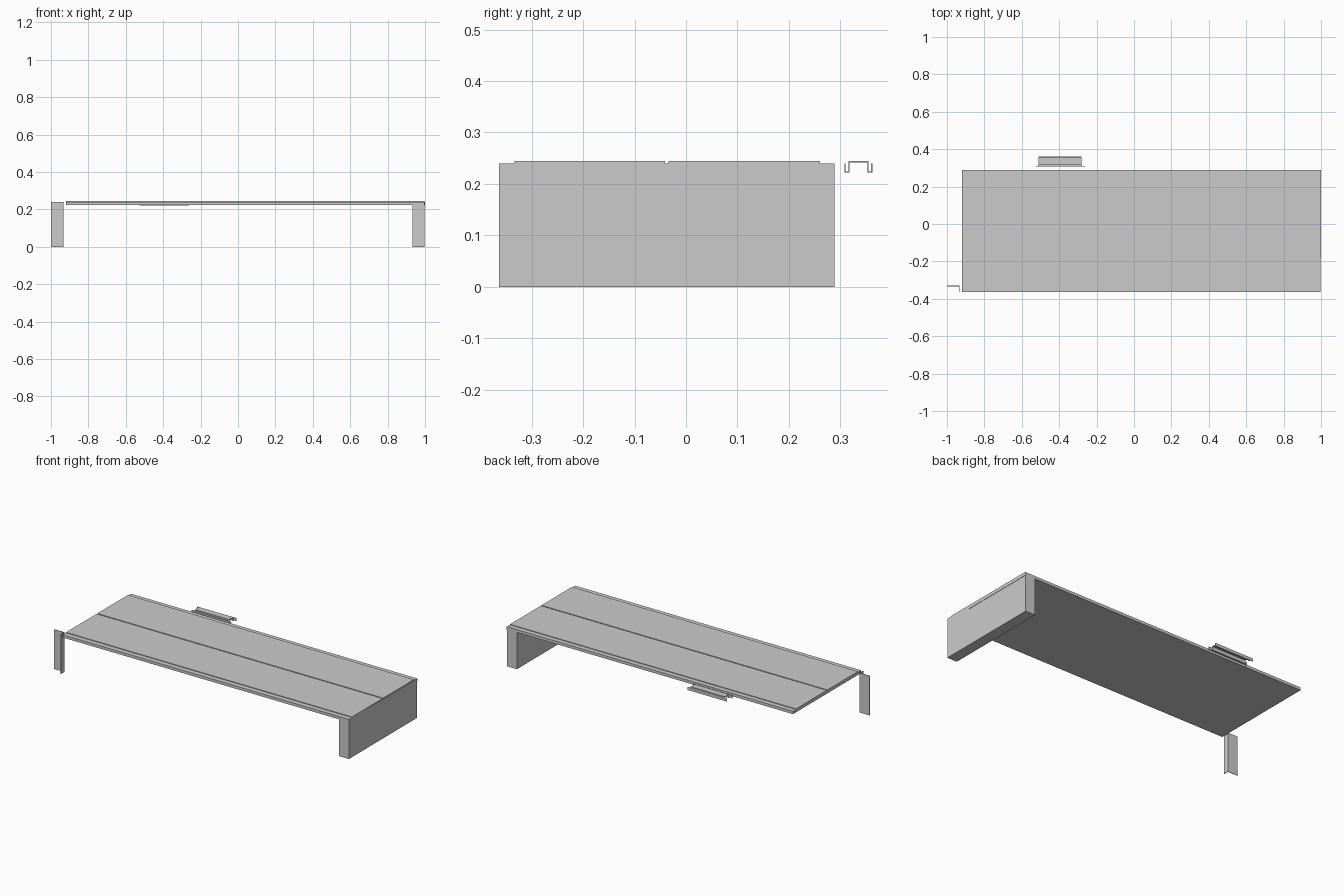
import bpy, bmesh

if "Cube" in bpy.data.objects:
    bpy.data.objects.remove(bpy.data.objects["Cube"])


def mesh_object(name, bm):
    bmesh.ops.recalc_face_normals(bm, faces=bm.faces)
    me = bpy.data.meshes.new(name)
    bm.to_mesh(me)
    bm.free()
    ob = bpy.data.objects.new(name, me)
    bpy.context.collection.objects.link(ob)
    return ob


def box(name, x0, x1, y0, y1, z0, z1):
    bm = bmesh.new()
    bmesh.ops.create_cube(bm, size=1)
    for v in bm.verts:
        v.co = (x1 if v.co.x > 0 else x0, y1 if v.co.y > 0 else y0, z1 if v.co.z > 0 else z0)
    return mesh_object(name, bm)


def extrude(name, pts, a, b, axis):
    """Extrude a closed profile: (y, z) points along x, or (x, y) points along z."""
    bm = bmesh.new()
    place = (lambda p, t: (t, *p)) if axis == "x" else (lambda p, t: (*p, t))
    face = bm.faces.new([bm.verts.new(place(p, a)) for p in pts])
    ext = bmesh.ops.extrude_face_region(bm, geom=[face])
    vec = (b - a, 0, 0) if axis == "x" else (0, 0, b - a)
    bmesh.ops.translate(bm, vec=vec, verts=[g for g in ext["geom"] if isinstance(g, bmesh.types.BMVert)])
    return mesh_object(name, bm)


# Deck: stepped long edges and a groove between the two panels
deck = [(-0.363, 0.223), (0.289, 0.223), (0.289, 0.240), (0.26, 0.240), (0.26, 0.244),
        (-0.034, 0.244), (-0.034, 0.240), (-0.041, 0.240), (-0.041, 0.244),
        (-0.333, 0.244), (-0.333, 0.240), (-0.363, 0.240)]
extrude("deck", deck, -0.92, 0.998, "x")

# Solid end support and the thin trim strip above it
box("end_support", 0.932, 0.998, -0.363, 0.289, 0, 0.223)
box("end_trim", 0.998, 1.0, -0.182, 0.289, 0.221, 0.24)

# Upright corner bracket: L-shaped sheet
t = 0.003
corner = [(-1, -0.333), (-0.935, -0.333), (-0.935, -0.363), (-0.935 + t, -0.363),
          (-0.935 + t, -0.333 + t), (-1, -0.333 + t)]
extrude("corner_bracket", corner, 0, 0.24, "z")

# Loose clip: raised channel between two longer side plates
channel = [(0.308, 0.222), (0.318, 0.222), (0.318, 0.242), (0.353, 0.242), (0.353, 0.222),
           (0.362, 0.222), (0.362, 0.224), (0.355, 0.224), (0.355, 0.244), (0.316, 0.244),
           (0.316, 0.224), (0.308, 0.224)]
extrude("clip_channel", channel, -0.51, -0.28, "x")
for side, y in (("front", 0.308), ("back", 0.360)):
    box("clip_plate_" + side, -0.527, -0.263, y, y + 0.002, 0.222, 0.240)
